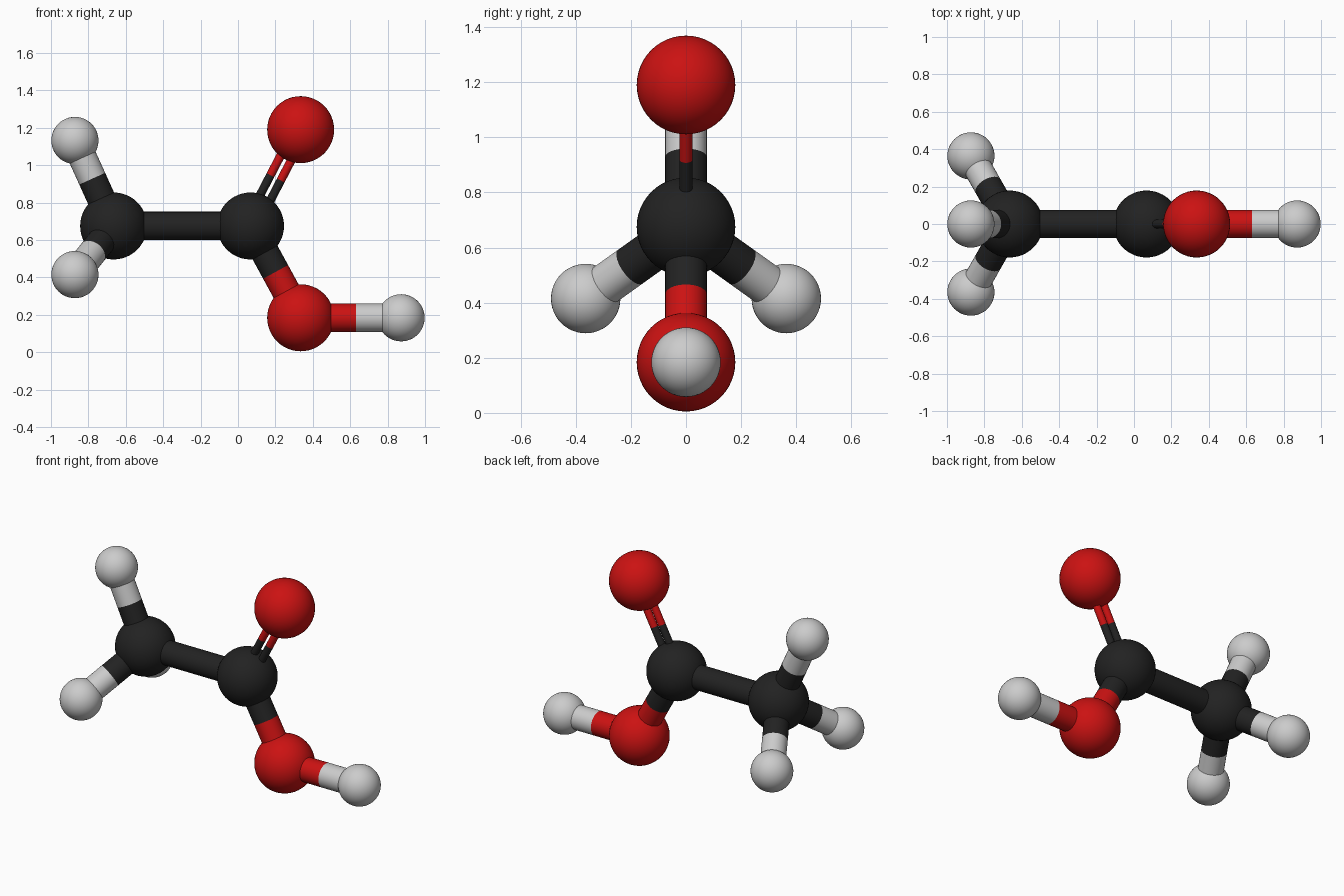
import bpy
from mathutils import Vector

if "Cube" in bpy.data.objects:
    bpy.data.objects.remove(bpy.data.objects["Cube"])


def material(name, colour):
    m = bpy.data.materials.new(name)
    m.diffuse_color = colour
    m.use_nodes = True
    m.node_tree.nodes["Principled BSDF"].inputs["Base Color"].default_value = m.diffuse_color
    return m


DARK = material("dark", (0.016, 0.016, 0.016, 1))
RED = material("red", (0.6, 0.006, 0.006, 1))
PALE = material("pale", (0.8, 0.8, 0.8, 1))

BIG, SMALL = 0.179, 0.126

# Atoms: centre, radius, material
atoms = {
    "methyl_carbon": ((-0.665, 0, 0.675), BIG, DARK),
    "centre_carbon": ((0.067, 0, 0.675), BIG, DARK),
    "upper_oxygen": ((0.335, 0, 1.19), BIG, RED),
    "lower_oxygen": ((0.335, 0, 0.184), BIG, RED),
    "acid_hydrogen": ((0.872, 0, 0.184), SMALL, PALE),
    "methyl_hydrogen_top": ((-0.872, 0, 1.132), SMALL, PALE),
    "methyl_hydrogen_front": ((-0.872, -0.364, 0.415), SMALL, PALE),
    "methyl_hydrogen_back": ((-0.872, 0.364, 0.415), SMALL, PALE),
}


def finish(name, mat):
    ob = bpy.context.object
    ob.name = name
    ob.data.materials.append(mat)
    bpy.ops.object.shade_smooth()


def rod(name, start, end, radius, mat):
    d = end - start
    bpy.ops.mesh.primitive_cylinder_add(
        vertices=32, radius=radius, depth=d.length, end_fill_type='NOTHING',
        location=(start + end) / 2, rotation=d.to_track_quat('Z', 'Y').to_euler())
    finish(name, mat)


def bond(name, a, b, radius=0.076, shift=0.0):
    """Rod between two atoms, coloured in halves that meet mid-gap."""
    (pa, ra, ma), (pb, rb, mb) = atoms[a], atoms[b]
    pa, pb = Vector(pa), Vector(pb)
    u = (pb - pa).normalized()
    side = Vector((u.z, 0, -u.x)) * shift
    start, end = pa + u * ra * 0.8 + side, pb - u * rb * 0.7 + side
    mid = (pa + u * ra + pb - u * rb) / 2 + side
    if ma == mb:
        rod(name, start, end, radius, ma)
    else:
        rod(name + "_inner", start, mid, radius, ma)
        rod(name + "_outer", mid, end, radius, mb)


# Atom spheres
for name, (pos, r, mat) in atoms.items():
    bpy.ops.mesh.primitive_uv_sphere_add(segments=48, ring_count=24, radius=r, location=pos)
    finish(name, mat)

# Single bonds
bond("carbon_bond", "methyl_carbon", "centre_carbon")
bond("lower_oxygen_bond", "centre_carbon", "lower_oxygen")
bond("acid_hydrogen_bond", "lower_oxygen", "acid_hydrogen")
for s in ("top", "front", "back"):
    bond("methyl_bond_" + s, "methyl_carbon", "methyl_hydrogen_" + s)

# Double bond: two thin parallel rods
for s, off in (("left", -0.031), ("right", 0.031)):
    bond("double_bond_" + s, "centre_carbon", "upper_oxygen", 0.023, off)
